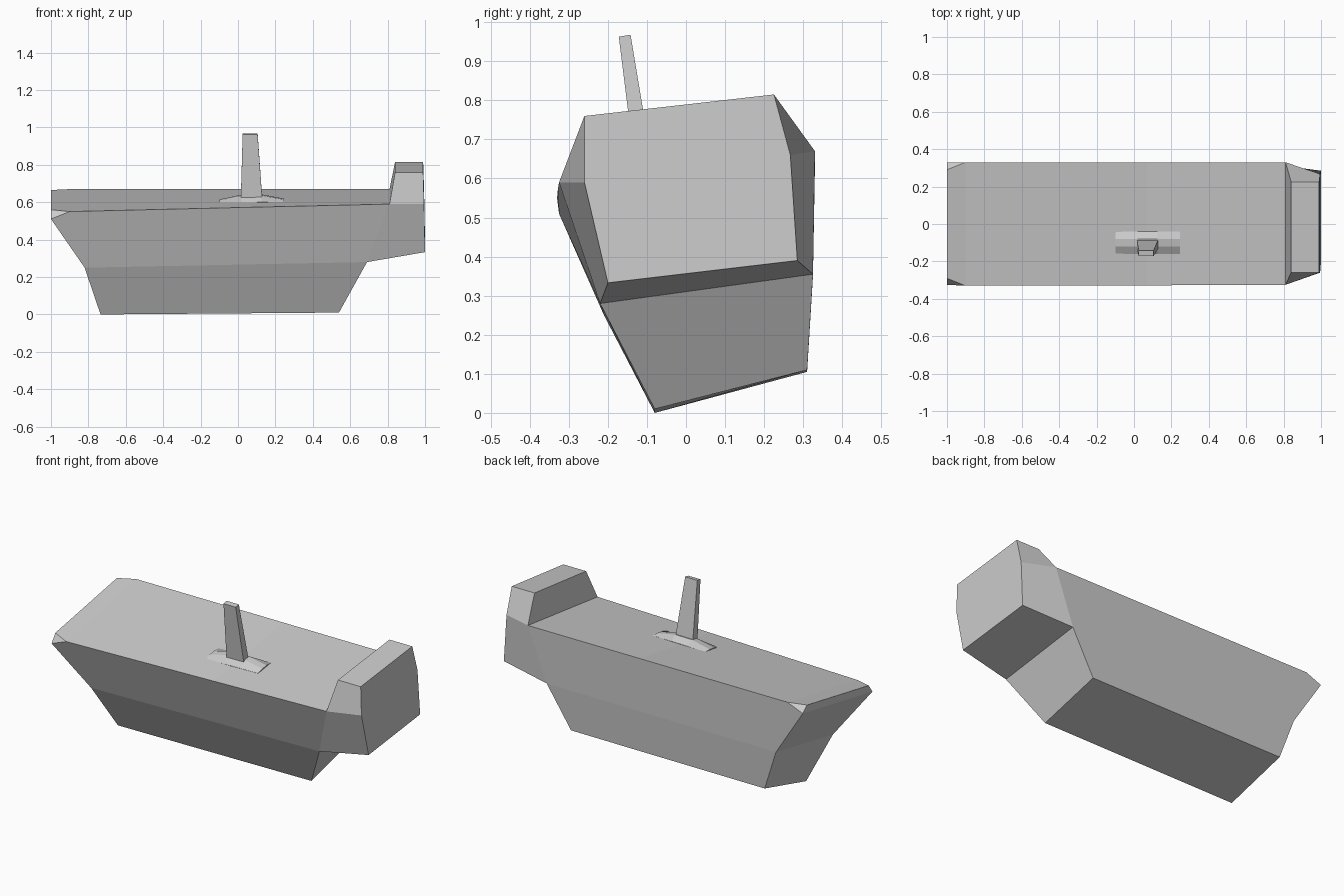
import bpy, bmesh

if "Cube" in bpy.data.objects:
    bpy.data.objects.remove(bpy.data.objects["Cube"])


def make_object(name, verts, faces):
    bm = bmesh.new()
    vs = [bm.verts.new(v) for v in verts]
    for f in faces:
        bm.faces.new([vs[i] for i in f])
    bmesh.ops.recalc_face_normals(bm, faces=bm.faces)
    mesh = bpy.data.meshes.new(name)
    bm.to_mesh(mesh)
    bm.free()
    obj = bpy.data.objects.new(name, mesh)
    bpy.context.collection.objects.link(obj)
    return obj


def loft(name, rings):
    n = len(rings[0])
    faces = [list(range(n)), [(len(rings) - 1) * n + i for i in range(n)]]
    for r in range(len(rings) - 1):
        for i in range(n):
            j = (i + 1) % n
            faces.append([r * n + i, r * n + j, (r + 1) * n + j, (r + 1) * n + i])
    return make_object(name, [v for ring in rings for v in ring], faces)


# Hull side profile: x, then y and z of the front and of the back edge
profile = [
    (-0.735, -0.08, 0.00, 0.31, 0.105),    # 0 keel, bow
    (0.54, -0.08, 0.01, 0.31, 0.11),       # 1 keel, stern
    (0.69, -0.22, 0.28, 0.325, 0.355),     # 2 chine, stern
    (1.0, -0.20, 0.333, 0.285, 0.39),      # 3 stern overhang
    (0.995, -0.26, 0.59, 0.267, 0.66),     # 4 stern at deck height
    (0.99, -0.26, 0.76, 0.225, 0.815),     # 5 raised stern, aft
    (0.84, -0.26, 0.76, 0.225, 0.815),     # 6 raised stern, fore
    (0.81, -0.325, 0.59, 0.33, 0.67),      # 7 deck, stern
    (0.07, -0.328, 0.573, 0.33, 0.67),     # 8 deck, middle
    (-0.9, -0.33, 0.55, 0.33, 0.67),       # 9 deck, bow
    (-1.0, -0.29, 0.56, 0.29, 0.665),      # 10 bow deck edge
    (-1.0, -0.325, 0.51, 0.33, 0.63),      # 11 clipped bow corner
    (-0.82, -0.21, 0.25, 0.325, 0.35),     # 12 chine, bow
]
n = len(profile)
verts = [(p[0], p[1], p[2]) for p in profile] + [(p[0], p[3], p[4]) for p in profile]
side_panels = [(0, 1, 2, 12), (12, 2, 7, 8, 9, 11), (2, 3, 4, 7), (7, 4, 5, 6), (9, 10, 11)]
faces = [[i + off for i in f] for f in side_panels for off in (0, n)]
faces += [[i, (i + 1) % n, (i + 1) % n + n, i + n] for i in range(n)]
make_object("hull", verts, faces)


def deck_z(x, y):
    front = 0.572 + 0.0235 * (x - 0.07)
    return front + (0.67 - front) * (y + 0.33) / 0.66


# Low mast step on the deck
rings = []
for x, h in ((-0.10, 0.008), (0.02, 0.032), (0.125, 0.032), (0.245, 0.008)):
    rings.append([(x, y, deck_z(x, y) + dz) for y, dz in
                  ((-0.16, -0.01), (-0.16, 0.002), (-0.12, h), (-0.08, h), (-0.04, 0.002), (-0.04, -0.01))])
loft("mast_step", rings)

# Leaning, tapered mast
mast = []
for x0, x1, yf, yb, zf, zb in ((0.015, 0.13, -0.128, -0.083, 0.61, 0.615),
                               (0.025, 0.105, -0.172, -0.142, 0.963, 0.968)):
    mast.append([(x0, yf, zf), (x1, yf, zf), (x1, yb, zb), (x0, yb, zb)])
loft("mast", mast)
